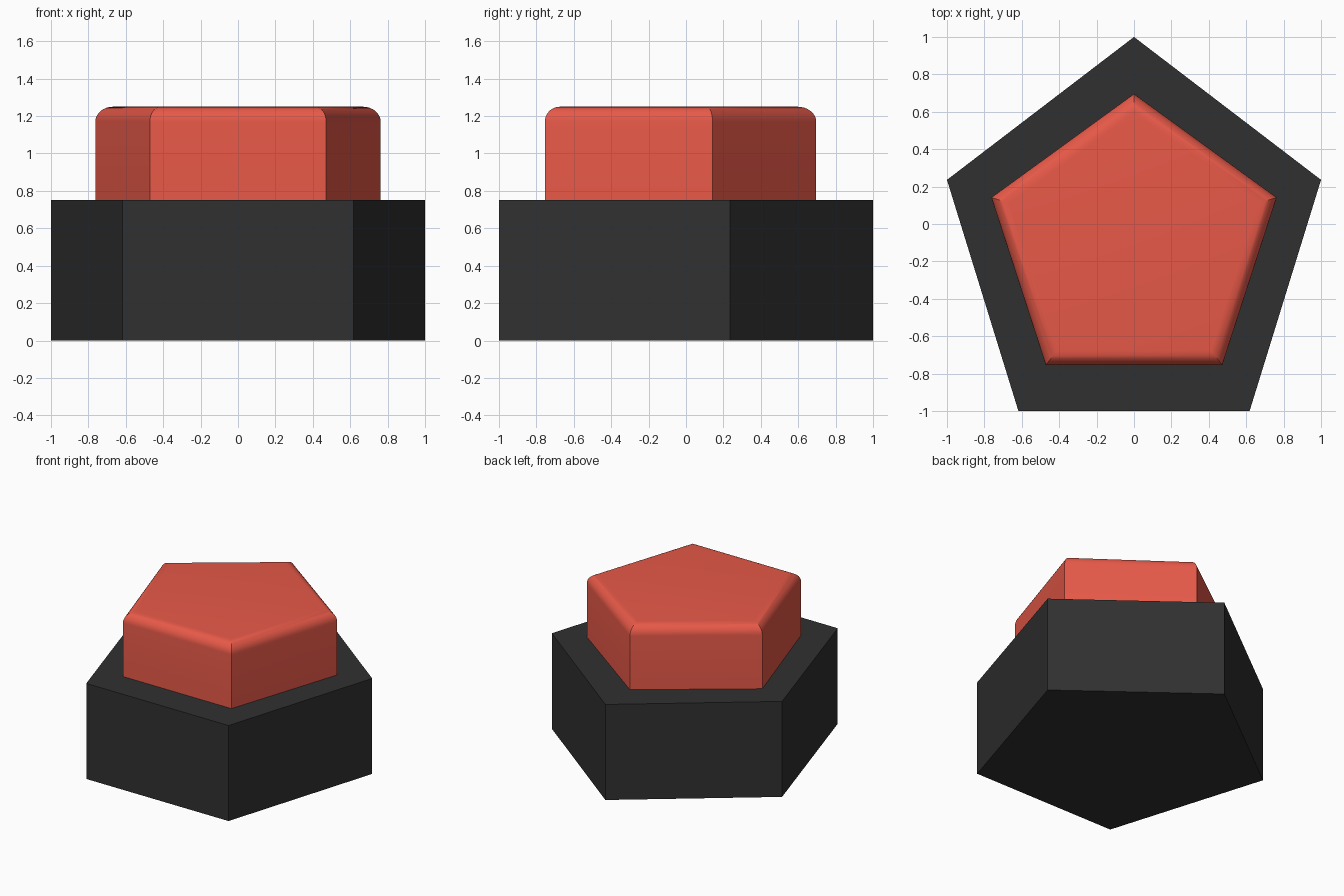
import bpy, bmesh, math

if "Cube" in bpy.data.objects:
    bpy.data.objects.remove(bpy.data.objects["Cube"])


def pentagon_prism(name, radius, y_scale, y_centre, z0, z1, color, bevel=0.0):
    bm = bmesh.new()
    angles = [math.radians(90 + 72 * i) for i in range(5)]
    face = bm.faces.new([bm.verts.new((radius * math.cos(a),
                                       radius * math.sin(a) * y_scale + y_centre, z0))
                         for a in angles])
    top = bmesh.ops.extrude_face_region(bm, geom=[face], use_keep_orig=True)["geom"]
    for v in (g for g in top if isinstance(g, bmesh.types.BMVert)):
        v.co.z = z1
    bmesh.ops.recalc_face_normals(bm, faces=bm.faces)
    if bevel:
        # round only the rim of the top face
        rim = [e for e in bm.edges if all(abs(v.co.z - z1) < 1e-5 for v in e.verts)]
        bmesh.ops.bevel(bm, geom=rim, offset=bevel, offset_type='OFFSET',
                        segments=8, profile=0.5, affect='EDGES')
    mesh = bpy.data.meshes.new(name)
    bm.to_mesh(mesh)
    bm.free()
    obj = bpy.data.objects.new(name, mesh)
    bpy.context.collection.objects.link(obj)
    mat = bpy.data.materials.new(name + "_colour")
    mat.diffuse_color = color
    mat.use_nodes = True
    mat.node_tree.nodes["Principled BSDF"].inputs["Base Color"].default_value = mat.diffuse_color
    mesh.materials.append(mat)
    if bevel:
        bpy.ops.object.select_all(action='DESELECT')
        obj.select_set(True)
        bpy.context.view_layer.objects.active = obj
        bpy.ops.object.shade_smooth_by_angle(angle=math.radians(30))
    return obj


# Dark base, slightly stretched front to back
R = 1 / math.sin(math.radians(72))
ys = 2 / (R * (1 + math.cos(math.radians(36))))
pentagon_prism("base", R, ys, 1 - R * ys, 0, 0.75, (0.03, 0.03, 0.03, 1))

# Red push cap with a rounded top rim
pentagon_prism("button_cap", 0.802, 1, -0.106, 0.75, 1.25, (0.8, 0.1, 0.065, 1), bevel=0.08)
